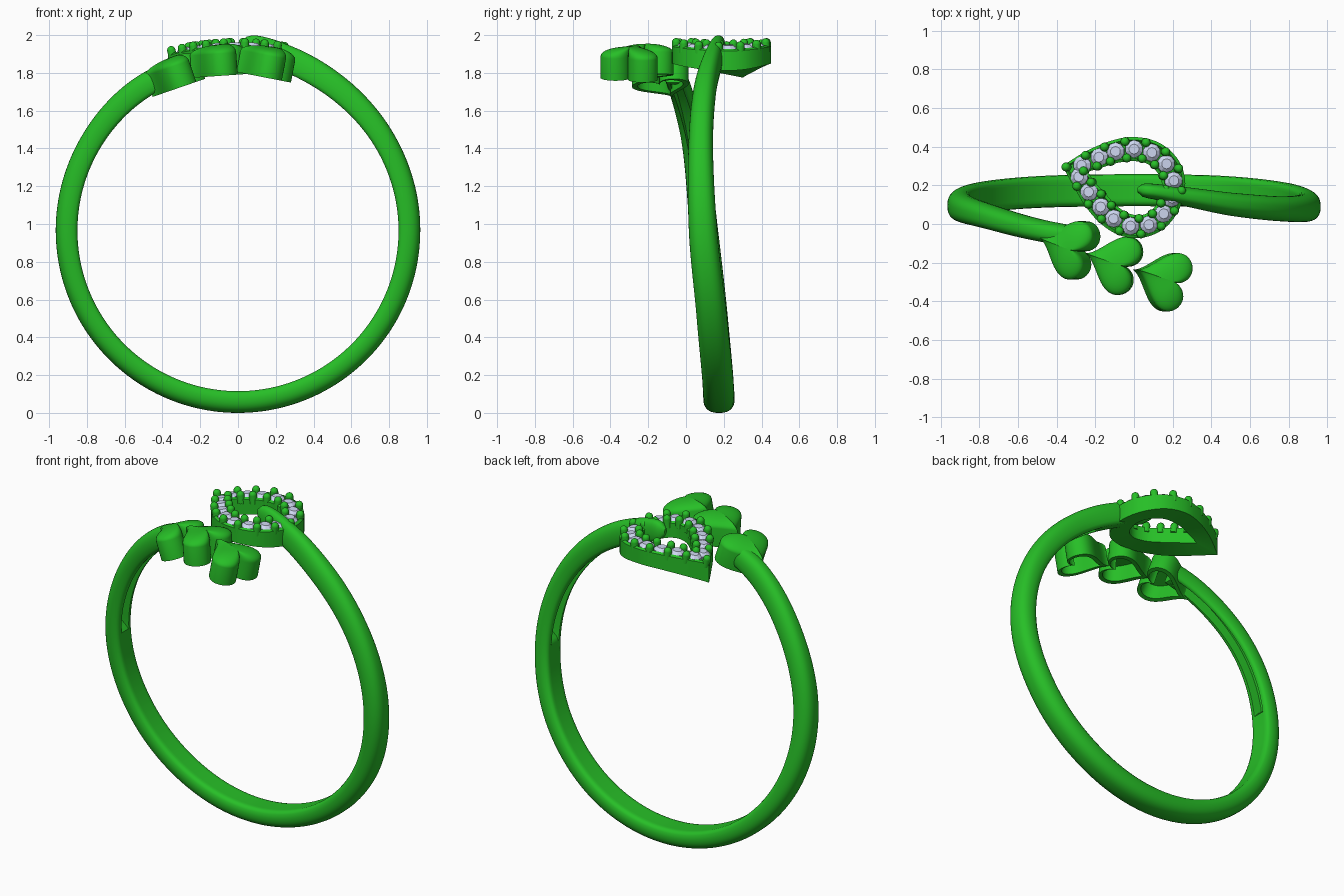
import bpy, bmesh, math
from mathutils import Vector, Matrix

if "Cube" in bpy.data.objects:
    bpy.data.objects.remove(bpy.data.objects["Cube"])

ZC = 0.965  # centre height of the finger hole


def material(name, col):
    m = bpy.data.materials.new(name)
    m.diffuse_color = (*col, 1)
    m.use_nodes = True
    m.node_tree.nodes["Principled BSDF"].inputs["Base Color"].default_value = m.diffuse_color
    return m


METAL = material("green_metal", (0.02, 0.52, 0.02))
STONE = material("pale_stone", (0.62, 0.68, 0.88))


def finish(name, bm, mat, angle=None):
    bmesh.ops.recalc_face_normals(bm, faces=bm.faces)
    me = bpy.data.meshes.new(name)
    bm.to_mesh(me)
    bm.free()
    ob = bpy.data.objects.new(name, me)
    bpy.context.collection.objects.link(ob)
    me.materials.append(mat)
    if angle:
        bpy.ops.object.select_all(action='DESELECT')
        ob.select_set(True)
        bpy.context.view_layer.objects.active = ob
        bpy.ops.object.shade_smooth_by_angle(angle=math.radians(angle))
    return ob


def bridge(bm, a, b):
    n = len(a)
    for i in range(n):
        bm.faces.new((a[i], a[(i + 1) % n], b[(i + 1) % n], b[i]))


def hermite(keys, t):
    """Smooth interpolation of rows (t, a, b, ...)."""
    i = max(k for k in range(len(keys) - 1) if keys[k][0] <= t or k == 0)

    def slope(k, c):
        lo, hi = max(k - 1, 0), min(k + 1, len(keys) - 1)
        return (keys[hi][c] - keys[lo][c]) / (keys[hi][0] - keys[lo][0])
    p, q = keys[i], keys[i + 1]
    h = q[0] - p[0]
    s = (t - p[0]) / h
    return [(2*s**3 - 3*s**2 + 1) * p[c] + (s**3 - 2*s**2 + s) * h * slope(i, c)
            + (3*s**2 - 2*s**3) * q[c] + (s**3 - s**2) * h * slope(i + 1, c)
            for c in range(1, len(p))]


# ---- Band: rounded section swept round the finger, split and twisted at the top
# angle from bottom, y centre, width, inner radius, outer radius
BAND = [(-158, -0.06, 0.11, 0.845, 0.965), (-148, -0.035, 0.115, 0.85, 0.975),
        (-120, 0.045, 0.13, 0.85, 0.967), (-90, 0.095, 0.15, 0.85, 0.965),
        (-60, 0.14, 0.16, 0.85, 0.965), (-25, 0.17, 0.165, 0.85, 0.965),
        (25, 0.17, 0.165, 0.85, 0.965), (60, 0.135, 0.16, 0.85, 0.965),
        (90, 0.09, 0.15, 0.85, 0.965), (120, 0.078, 0.13, 0.85, 0.97),
        (145, 0.10, 0.12, 0.855, 0.988), (163, 0.14, 0.10, 0.875, 1.015),
        (174, 0.168, 0.08, 0.91, 1.037), (179, 0.177, 0.07, 0.94, 1.03)]


def groove(phi):
    a = abs(phi)
    s = min(max((a - 92) / 4, 0), 1) * min(max((156 - a) / 5, 0), 1)
    return s * s * (3 - 2 * s)


section = []  # (across, radial, groove flag)
for k in range(25):
    a = math.pi * k / 24
    section.append((math.copysign(abs(math.cos(a)) ** 0.8, math.cos(a)), -0.3 + 1.3 * math.sin(a) ** 0.85, 0))
section += [(-0.96, -0.7, 0), (-0.84, -0.92, 0), (-0.68, -1, 0), (-0.5, -1, 0), (-0.46, -1, 1),
            (0.46, -1, 1), (0.5, -1, 0), (0.68, -1, 0), (0.84, -0.92, 0), (0.96, -0.7, 0)]
bm = bmesh.new()
rings = []
steps = 220
stations = [-158 + (179 - 158 + 316) * k / steps for k in range(steps + 1)]
for phi in stations:
    y, w, ri, ro = hermite(BAND, phi)
    a = math.radians(phi)
    end = min((179 - phi + 0.15) / 3, 1)
    end = math.sqrt(max(0, 1 - (1 - end) ** 2))  # rounded free end
    ring = []
    for u, v, g in section:
        r = (ri + ro) / 2 + (ro - ri) / 2 * (v + g * groove(phi) * 1.0) * end
        ring.append(bm.verts.new((r * math.sin(a), y + u * w / 2 * end, ZC - r * math.cos(a))))
    rings.append(ring)
for p, q in zip(rings, rings[1:]):
    bridge(bm, p, q)
bm.faces.new(rings[0])
bm.faces.new(rings[-1])
finish("ring_band", bm, METAL, 40)


# ---- Three puffed hearts, hollow beneath, stepping across the front
def heart_outline(n=72):
    pts = []
    for k in range(n):
        t = 2 * math.pi * k / n
        across = 16 * math.sin(t) ** 3
        along = 13*math.cos(t) - 5*math.cos(2*t) - 2*math.cos(3*t) - math.cos(4*t)
        pts.append(Vector((along, across)) * 0.0097)
    return pts


def heart(name, tip, tilt):
    out = heart_outline()
    core = Vector((0.03, 0))
    levels = [(0.80, 0.10), (0.80, 0.0), (1.0, 0.0), (1.0, 0.118)]
    for k in range(1, 9):
        a = math.pi / 2 * k / 9
        levels.append((math.cos(a), 0.118 + 0.05 * math.sin(a)))
    bm = bmesh.new()
    loops = [[bm.verts.new((*(core + (p - core) * s), z)) for p in out] for s, z in levels]
    for p, q in zip(loops, loops[1:]):
        bridge(bm, p, q)
    for loop, z in ((loops[0], 0.10), (loops[-1], 0.168)):
        c = bm.verts.new((*core, z))
        for i in range(len(loop)):
            bm.faces.new((loop[i], loop[(i + 1) % len(loop)], c))
    turn = Matrix.Rotation(math.radians(-19), 4, 'Z')
    mid = Vector((*tip, 0)) + turn @ Vector((0.165, 0, 0))
    a = math.radians(tilt)
    r = 0.825
    base = Vector((mid.x - 0.06 * math.sin(a), mid.y, ZC + math.sqrt(r * r - mid.x ** 2)))
    bm.transform(Matrix.Translation(base) @ Matrix.Rotation(a, 4, 'Y') @ turn)
    finish(name, bm, METAL, 40)


heart("heart_left", (-0.48, -0.07), -19)
heart("heart_middle", (-0.25, -0.15), -4)
heart("heart_right", (0.0, -0.235), 11)

# ---- Teardrop halo: outer and inner outlines, starting at the point
OUTER = [(-.37, .30), (-.25, .375), (-.12, .43), (0, .45), (.13, .42), (.23, .33), (.265, .21),
         (.235, .08), (.16, -.02), (.05, -.07), (-.07, -.06), (-.17, 0), (-.25, .09), (-.31, .19), (-.37, .30)]
INNER = [(-.24, .27), (-.17, .29), (-.09, .315), (0, .325), (.07, .31), (.125, .26), (.145, .20),
         (.13, .13), (.09, .07), (.03, .045), (-.04, .06), (-.10, .105), (-.155, .165), (-.205, .22), (-.24, .27)]


def smooth(points, per=10):
    keys = [(i, *p) for i, p in enumerate(points)]
    return [Vector(hermite(keys, k / per)) for k in range((len(points) - 1) * per)]


outer, inner = smooth(OUTER), smooth(INNER)


def top_z(x):
    return 1.94 - 0.35 * x * x


def bottom_z(x):
    return 1.85 - 0.55 * x * x


bm = bmesh.new()
loops = []
for t, fz, dz in ((0, bottom_z, 0), (0, top_z, 0), (0.12, top_z, 0.008), (0.2, top_z, -0.008),
                  (0.8, top_z, -0.008), (0.88, top_z, 0.008), (1, top_z, 0), (1, bottom_z, 0)):
    loop = []
    for o, i in zip(outer, inner):
        p = o.lerp(i, t)
        loop.append(bm.verts.new((p.x, p.y, fz(p.x) + dz)))
    loops.append(loop)
for k in range(len(loops)):
    bridge(bm, loops[k], loops[(k + 1) % len(loops)])
finish("teardrop_halo", bm, METAL, 40)

# ---- Stones and bead prongs, evenly spaced along the halo
middle = [o.lerp(i, 0.5) for o, i in zip(outer, inner)]
run = [0.0]
for k in range(len(middle)):
    run.append(run[-1] + (middle[(k + 1) % len(middle)] - middle[k]).length)


def at(fraction):
    d = fraction * run[-1]
    return min(range(len(middle)), key=lambda k: abs(run[k] - d))


def lean(x):
    return Matrix.Rotation(math.atan(0.7 * x), 4, 'Y')


COUNT = 15
stones, prongs = bmesh.new(), bmesh.new()
for n in range(COUNT):
    # faceted round stone: girdle and crown
    p = middle[at((n + 0.5) / COUNT)]
    place = Matrix.Translation((p.x, p.y, top_z(p.x))) @ lean(p.x)
    for r1, r2, z, h in ((0.046, 0.046, -0.005, 0.022), (0.046, 0.026, 0.014, 0.016)):
        bmesh.ops.create_cone(stones, cap_ends=True, segments=10, radius1=r1, radius2=r2, depth=h,
                              matrix=place @ Matrix.Translation((0, 0, z)))
    # bead prongs between neighbouring stones, on both edges
    k = at(n / COUNT)
    for t in (0.17, 0.86):
        q = outer[k].lerp(inner[k], t)
        spot = Matrix.Translation((q.x, q.y, top_z(q.x))) @ lean(q.x)
        bmesh.ops.create_cone(prongs, cap_ends=True, segments=14, radius1=0.023, radius2=0.023, depth=0.05,
                              matrix=spot @ Matrix.Translation((0, 0, -0.003)))
        bmesh.ops.create_uvsphere(prongs, u_segments=14, v_segments=8, radius=0.023,
                                  matrix=spot @ Matrix.Translation((0, 0, 0.022)))
finish("halo_stones", stones, STONE)
finish("halo_prongs", prongs, METAL, 40)
